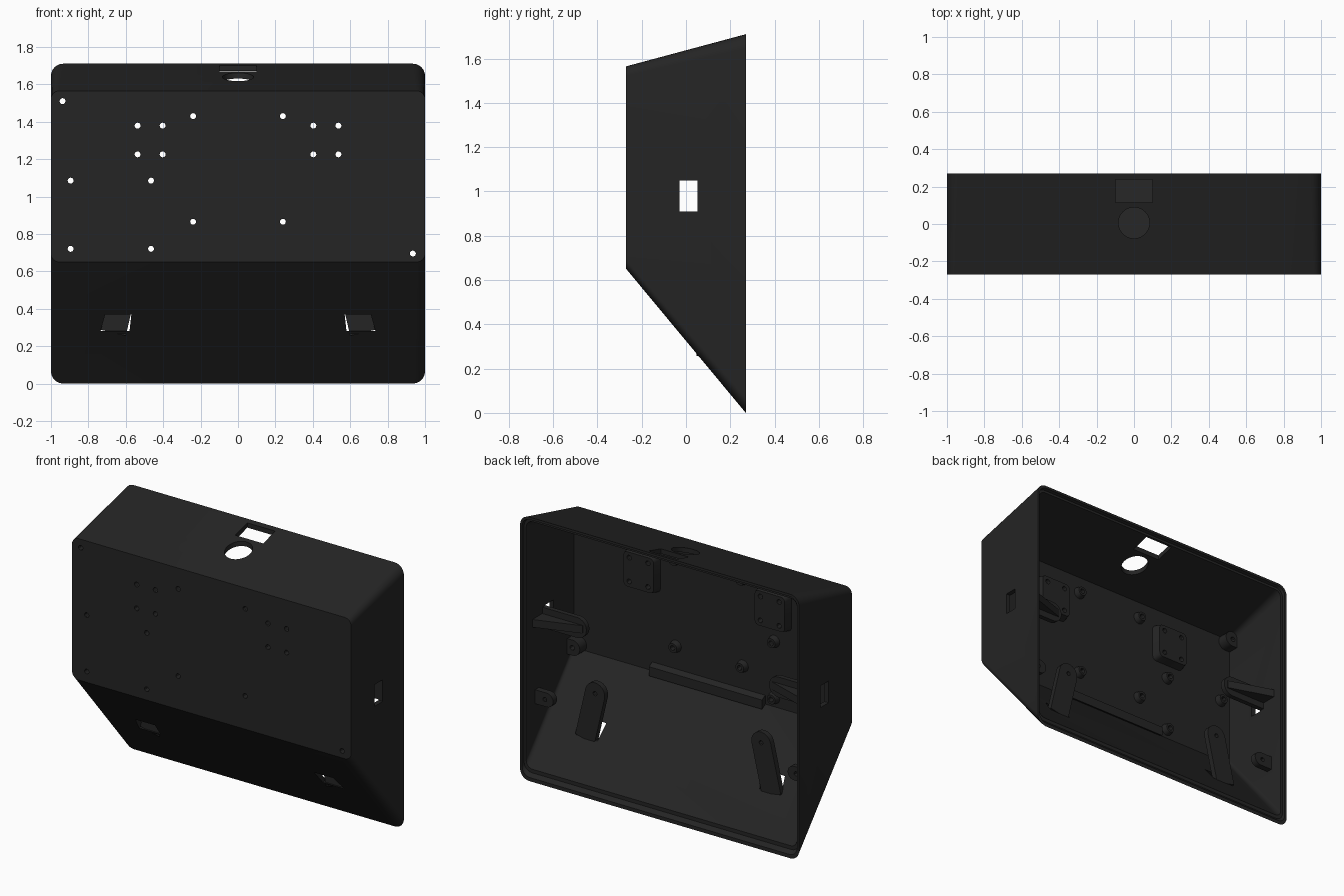
import bpy, bmesh, math
from mathutils import Vector

if "Cube" in bpy.data.objects:
    bpy.data.objects.remove(bpy.data.objects["Cube"])

T = 0.03                                   # wall thickness
YF, YB = -0.27, 0.27                       # front and back planes
mat = bpy.data.materials.new("black_plastic")
mat.diffuse_color = (0.018, 0.018, 0.018, 1)
mat.use_nodes = True
mat.node_tree.nodes["Principled BSDF"].inputs["Base Color"].default_value = mat.diffuse_color


def circle(cx, cz, r, n=20):
    return [(cx + r * math.cos(2 * math.pi * i / n), cz + r * math.sin(2 * math.pi * i / n)) for i in range(n)]


def rrect(x0, x1, z0, z1, r, n=6):
    pts = []
    for cx, cz, a in ((x1 - r, z1 - r, 0), (x0 + r, z1 - r, 90), (x0 + r, z0 + r, 180), (x1 - r, z0 + r, 270)):
        for i in range(n + 1):
            t = math.radians(a + 90 * i / n)
            pts.append((cx + r * math.cos(t), cz + r * math.sin(t)))
    return pts


def arm(x0, z0, x1, z1, w, n=10):
    """Outline of a bar with a flat base at p0 and a round end centred on p1."""
    d = Vector((x1 - x0, z1 - z0)).normalized()
    p = Vector((-d.y, d.x))
    a, c = Vector((x0, z0)), Vector((x1, z1))
    pts = [a + p * w, a - p * w]
    for i in range(n + 1):
        t = math.pi * i / n
        pts.append(c - p * w * math.cos(t) + d * w * math.sin(t))
    return [(q.x, q.y) for q in pts]


def place(axis, p, h):
    return {'X': (h, p[0], p[1]), 'Y': (p[0], h, p[1]), 'Z': (p[0], p[1], h)}[axis]


def loft(bm, rings):
    vs = [[bm.verts.new(c) for c in r] for r in rings]
    n = len(vs[0])
    for a, b in zip(vs, vs[1:]):
        for i in range(n):
            bm.faces.new((a[i], a[(i + 1) % n], b[(i + 1) % n], b[i]))
    bm.faces.new(vs[0])
    bm.faces.new(vs[-1])


def prism(bm, pts, axis, a, b, taper=1.0):
    cx = sum(p[0] for p in pts) / len(pts)
    cz = sum(p[1] for p in pts) / len(pts)
    top = [(cx + (p[0] - cx) * taper, cz + (p[1] - cz) * taper) for p in pts]
    loft(bm, [[place(axis, p, a) for p in pts], [place(axis, p, b) for p in top]])


def finish(name, bm):
    bmesh.ops.recalc_face_normals(bm, faces=bm.faces)
    me = bpy.data.meshes.new(name)
    bm.to_mesh(me)
    bm.free()
    ob = bpy.data.objects.new(name, me)
    bpy.context.collection.objects.link(ob)
    me.materials.append(mat)
    return ob


def part(name, *args):
    bm = bmesh.new()
    prism(bm, *args)
    return finish(name, bm)


def activate(ob):
    bpy.ops.object.select_all(action='DESELECT')
    ob.select_set(True)
    bpy.context.view_layer.objects.active = ob


def cut(ob, cutter):
    m = ob.modifiers.new("cut", 'BOOLEAN')
    m.operation, m.solver, m.object = 'DIFFERENCE', 'EXACT', cutter
    activate(ob)
    bpy.ops.object.modifier_apply(modifier=m.name)


# Housing: sloped shell open at the back, with a thin stepped rim
def section(y, t, r):
    k = (y - YF) / (YB - YF)
    lo = 0.65 * (1 - k) + t * 1.56
    hi = 1.565 + 0.145 * k - t * 1.03
    return [(x, y, z) for x, z in rrect(-1 + t, 1 - t, lo, hi, r)]


bm = bmesh.new()
loft(bm, [section(YF, 0, 0.045), section(YB, 0, 0.065), section(YB, T / 2, 0.055),
          section(YB - 0.02, T / 2, 0.055), section(YB - 0.02, T, 0.045), section(YF + T, T, 0.03)])
housing = finish("housing", bm)

# Hole layout on the front panel
pad_x, pad_z = 0.47, 1.302
pad_holes = [(s * pad_x + dx, pad_z + dz) for s in (-1, 1) for dx in (-.067, .067) for dz in (-.077, .077)]
boss_holes = [(x, z) for x in (-.24, .24) for z in (.865, 1.43)]
boss_holes += [(x, z) for x in (-.895, -.465) for z in (.72, 1.085)]
corner_holes = [(-.938, 1.51), (.935, .695)]

bm = bmesh.new()
for x, z in pad_holes + boss_holes + corner_holes:
    prism(bm, circle(x, z, 0.016, 12), 'Y', -0.4, -0.1)
hole_cutter = finish("screw_hole_cutter", bm)

# Openings: top window and round hole, side slots, lower slots
bm = bmesh.new()
prism(bm, [(-.1, .115), (.1, .115), (.1, .238), (-.1, .238)], 'Z', 1.4, 1.9)
prism(bm, circle(0, .006, .083, 40), 'Z', 1.4, 1.9)
for s in (-1, 1):
    prism(bm, [(-.03, .91), (.052, .91), (.052, 1.05), (-.03, 1.05)], 'X', s * 0.9, s * 1.1)
    prism(bm, [(s * .735, .28), (s * .58, .28), (s * .57, .37), (s * .71, .37)], 'Y', -0.25, 0.12)
opening_cutter = finish("opening_cutter", bm)
cut(housing, hole_cutter)
cut(housing, opening_cutter)

parts = [housing]
yi = YF + T - 0.004                        # slightly inside the panel

# Raised pads, bosses and corner posts behind the screw holes
inner = []
for s, side in ((-1, "left"), (1, "right")):
    cx = s * pad_x
    inner.append(part(side + "_pad", rrect(cx - .12, cx + .12, pad_z - .125, pad_z + .125, .03, 3),
                      'Y', yi, -0.185, 0.9))
for i, (x, z) in enumerate(boss_holes):
    inner.append(part("boss_%d" % i, circle(x, z, 0.04), 'Y', yi, -0.205, 0.75))
for i, (x, z) in enumerate(corner_holes):
    s = 1 if x > 0 else -1
    inner.append(part("corner_post_%d" % i, arm(s * .985, z, x - s * .005, z, .05), 'Y', yi, -0.17))
for ob in inner:
    cut(ob, hole_cutter)
parts += inner

# Strap arms, side arms with gussets and lugs, mirrored left and right
bm = bmesh.new()
for s in (-1, 1):
    prism(bm, circle(s * .595, .585, .014, 12), 'Y', -0.02, 0.2)
    prism(bm, circle(s * .9, .495, .014, 12), 'Y', 0.0, 0.25)
arm_cutter = finish("arm_hole_cutter", bm)
for s, side in ((-1, "left"), (1, "right")):
    lower = part(side + "_lower_arm", arm(s * .668, .272, s * .595, .585, .07), 'Y', 0.047, 0.082)
    lug = part(side + "_lug", arm(s * .98, .495, s * .885, .495, .045), 'Y', 0.12, 0.16)
    for ob in (lower, lug):
        cut(ob, arm_cutter)
    upper = part(side + "_side_arm", arm(s * .98, .98, s * .72, .98, .066), 'Y', 0.054, 0.085)
    gusset = part(side + "_side_gusset", [(s * .68, .08), (s * .98, .08), (s * .98, .19), (s * .68, .09)],
                  'Z', 0.955, 1.005)
    parts += [lower, lug, upper, gusset]

# Stiffening rib along the lower inside edge of the front panel
parts.append(part("front_rib", [(-.245, .66), (-.205, .64), (-.205, .70), (-.245, .72)], 'X', -0.4, 0.41))

for c in (hole_cutter, opening_cutter, arm_cutter):
    bpy.data.objects.remove(c, do_unlink=True)
for ob in parts:
    activate(ob)
    bpy.ops.object.shade_smooth_by_angle(angle=math.radians(30))
